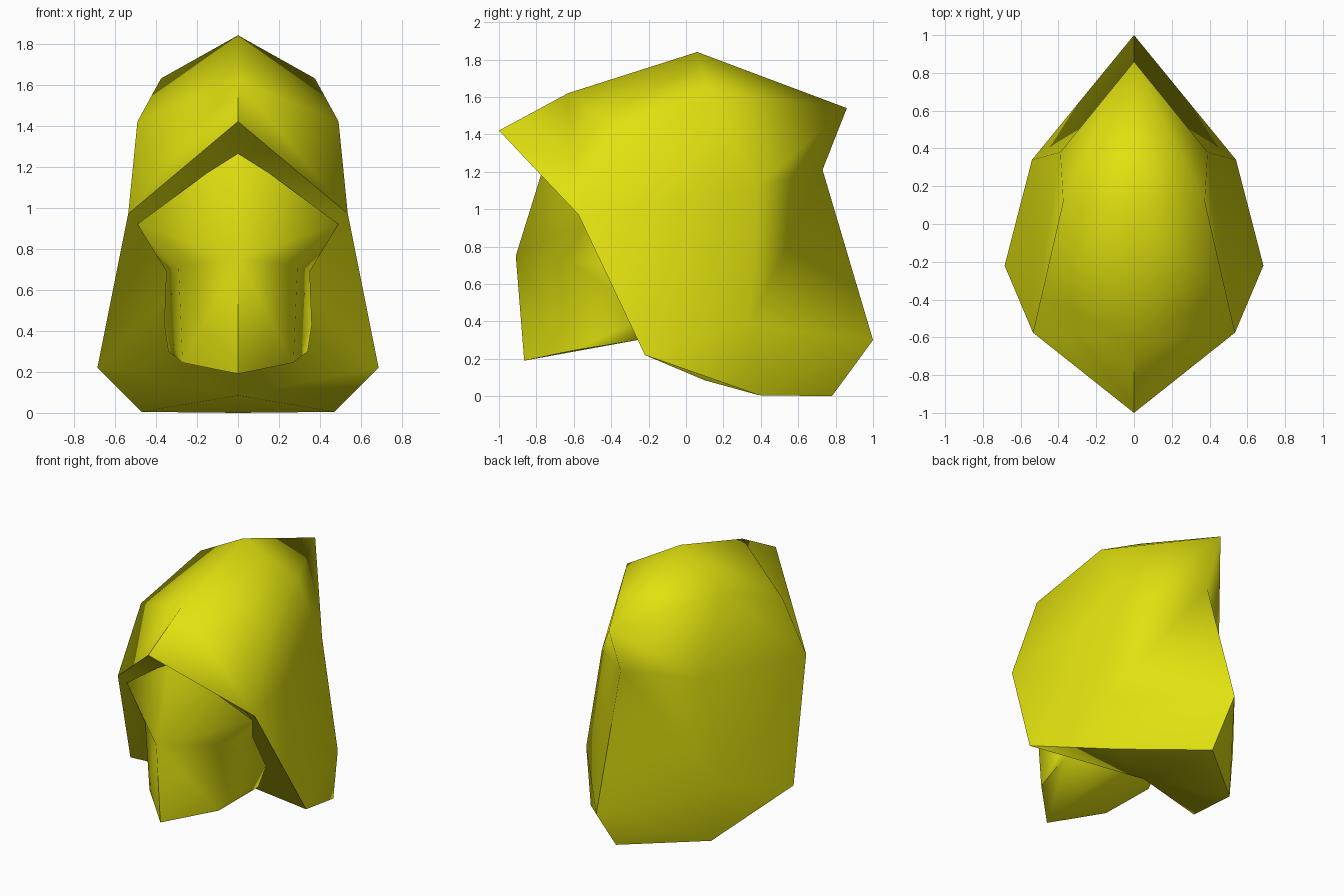
import bpy, math

if "Cube" in bpy.data.objects:
    bpy.data.objects.remove(bpy.data.objects["Cube"])

gold = bpy.data.materials.new("golden_yellow")
gold.diffuse_color = (0.75, 0.75, 0.005, 1)
gold.use_nodes = True
gold.node_tree.nodes["Principled BSDF"].inputs["Base Color"].default_value = gold.diffuse_color


def half_shell(name, points, faces):
    """Build the right half from named corners, mirror it, smooth it."""
    keys = list(points)
    mesh = bpy.data.meshes.new(name)
    mesh.from_pydata([points[k] for k in keys], [],
                     [[keys.index(k) for k in f] for f in faces])
    obj = bpy.data.objects.new(name, mesh)
    bpy.context.collection.objects.link(obj)
    mesh.materials.append(gold)
    bpy.ops.object.select_all(action='DESELECT')
    obj.select_set(True)
    bpy.context.view_layer.objects.active = obj
    mod = obj.modifiers.new("mirror", 'MIRROR')
    mod.use_clip = True
    bpy.ops.object.modifier_apply(modifier=mod.name)
    bpy.ops.object.mode_set(mode='EDIT')
    bpy.ops.mesh.select_all(action='SELECT')
    bpy.ops.mesh.normals_make_consistent(inside=False)
    bpy.ops.object.mode_set(mode='OBJECT')
    bpy.ops.object.shade_smooth_by_angle(angle=math.radians(80))
    return obj


# Hood: centre-line corners A-G, side corners H-N, underside O, cavity depth P
half_shell("hood", {
    "A": (0, .06, 1.84), "B": (0, -.63, 1.62), "C": (0, -1, 1.42),
    "D": (0, .86, 1.54), "E": (0, .73, 1.21), "F": (0, 1, .30),
    "G": (0, .78, 0), "H": (.375, .12, 1.63), "I": (.49, -.38, 1.42),
    "J": (.535, -.575, .97), "K": (.685, -.22, .22), "L": (.54, .34, .38),
    "M": (.39, .38, 1.12), "N": (.47, .39, .005), "O": (0, .1, .085),
    "P": (0, -.2, .92),
}, ["ABIH", "BCJI", "AHD", "HMD", "DME", "EMLF", "FLNG", "HIJM", "JKLM",
    "KNL", "KON", "NOG", "CPJ", "JPK", "KPO"])

# Face block: front centre line a-c, sides d-i, hidden back j-k
half_shell("face", {
    "a": (0, -.745, 1.28), "b": (0, -.91, .75), "c": (0, -.865, .19),
    "d": (.49, -.54, .92), "e": (.29, -.62, .72), "f": (.27, -.6, .245),
    "g": (.35, -.34, .69), "h": (.36, -.2, .43), "i": (.34, -.26, .30),
    "j": (0, -.15, .9), "k": (0, -.1, .33),
}, ["abd", "bed", "bcfe", "edg", "efhg", "fih", "cki", "cif",
    "adj", "djg", "gjh", "hjk", "hki"])
